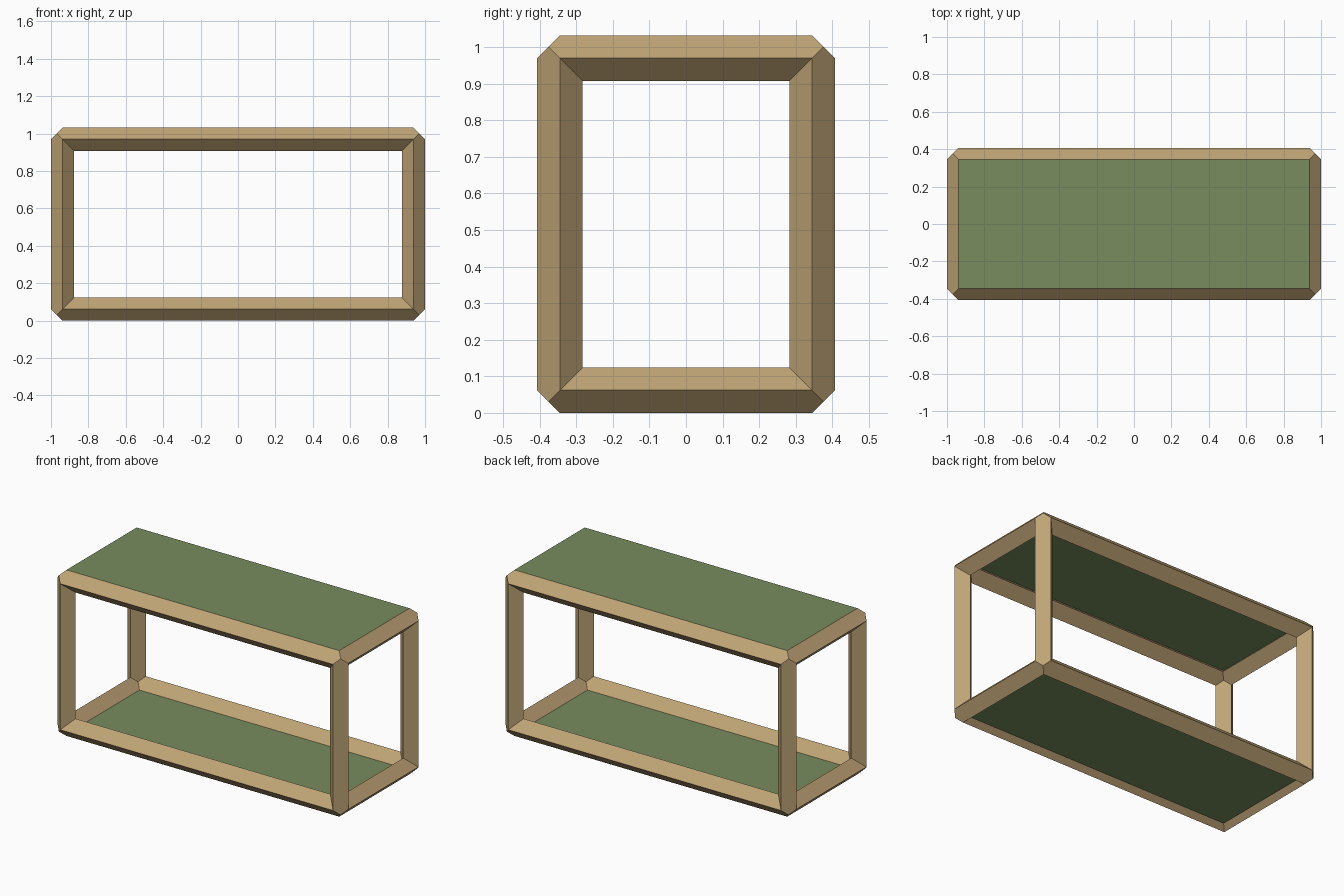
import bpy, bmesh
from mathutils import Vector

if "Cube" in bpy.data.objects:
    bpy.data.objects.remove(bpy.data.objects["Cube"])

R = 0.062                                # half width of the diamond-section bars
HALF = (1.0 - R, 0.407 - R, 0.516 - R)   # half spacing of bar centre lines
MID_Z = 0.516


def material(name, color):
    m = bpy.data.materials.new(name)
    m.diffuse_color = (*color, 1)
    m.use_nodes = True
    m.node_tree.nodes["Principled BSDF"].inputs["Base Color"].default_value = m.diffuse_color
    return m


def add_object(name, bm, mat):
    me = bpy.data.meshes.new(name)
    bm.to_mesh(me)
    bm.free()
    me.materials.append(mat)
    ob = bpy.data.objects.new(name, me)
    bpy.context.collection.objects.link(ob)
    return ob


wood = material("wood", (0.52, 0.37, 0.18))
green = material("green", (0.19, 0.265, 0.11))

# Bar section: outward offsets on two cross axes, plus mitre offset along the bar
SECTION = [(0, 1, 0), (.5, .5, .5), (1, 0, 0), (0, -1, -1), (-.5, -.5, -.5), (-1, 0, -1)]


def bar(bm, axis, sb, sc):
    b, c = (axis + 1) % 3, (axis + 2) % 3
    rings = []
    for end in (-1, 1):
        ring = []
        for ob, oc, oa in SECTION:
            p = Vector((0, 0, MID_Z))
            p[axis] += end * (HALF[axis] + oa * R)
            p[b] += sb * (HALF[b] + ob * R)
            p[c] += sc * (HALF[c] + oc * R)
            ring.append(bm.verts.new(p))
        rings.append(ring)
    lo, hi = rings
    for i in range(6):
        j = (i + 1) % 6
        bm.faces.new((lo[i], lo[j], hi[j], hi[i]))


# Mitred box frame of twelve bars
bm = bmesh.new()
for axis in range(3):
    for sb in (-1, 1):
        for sc in (-1, 1):
            bar(bm, axis, sb, sc)
bmesh.ops.remove_doubles(bm, verts=bm.verts, dist=1e-4)
bmesh.ops.recalc_face_normals(bm, faces=bm.faces)
add_object("frame", bm, wood)

# Thin shelf panels held inside the bars: one flush with the top, one in the base
for name, top in (("top_panel", 2 * MID_Z), ("bottom_panel", R)):
    bm = bmesh.new()
    bmesh.ops.create_cube(bm, size=1)
    bmesh.ops.scale(bm, verts=bm.verts, vec=(2 * HALF[0], 2 * HALF[1], R / 2))
    bmesh.ops.translate(bm, verts=bm.verts, vec=(0, 0, top - R / 4))
    add_object(name, bm, green)
